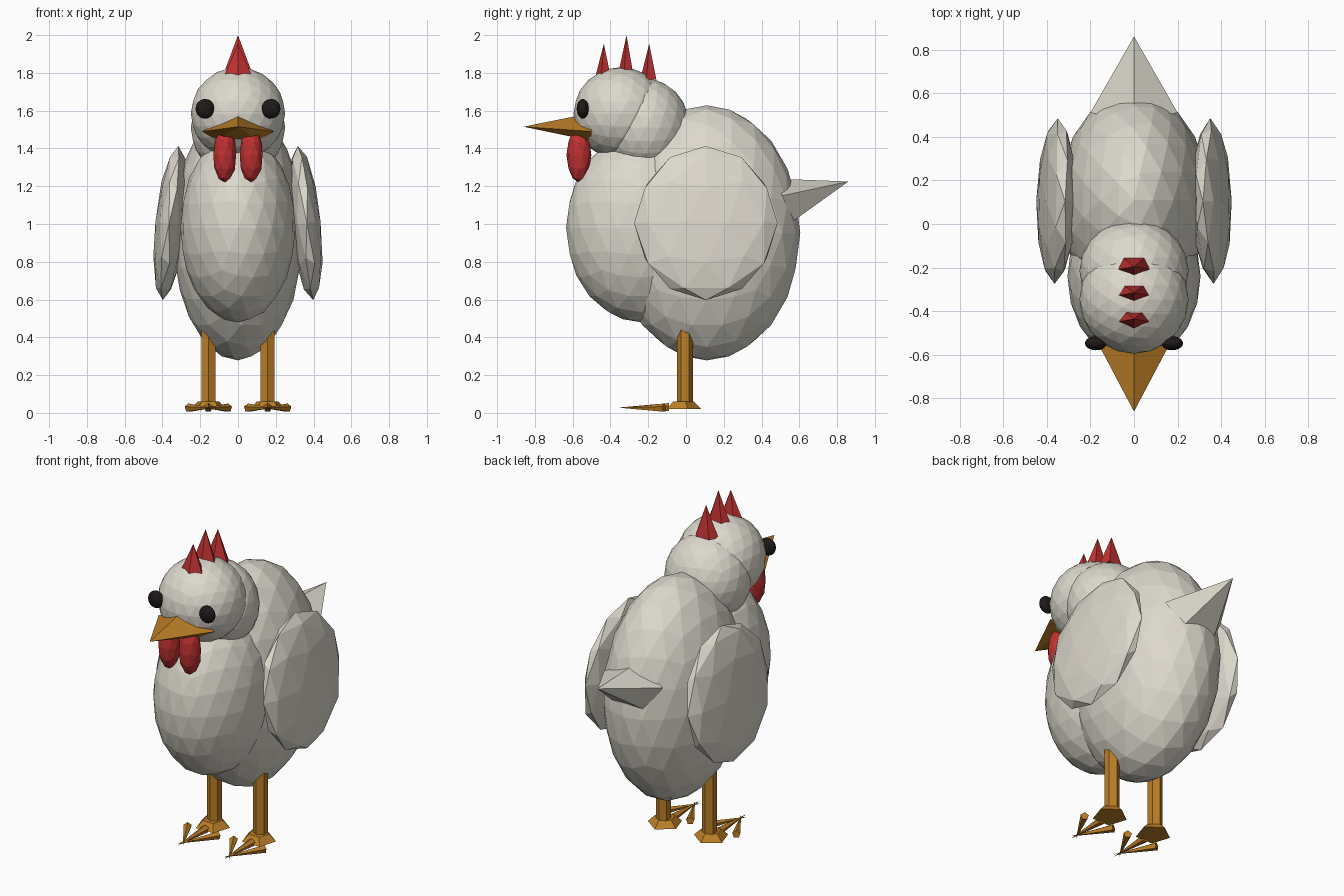
import bpy, math
from mathutils import Vector

if "Cube" in bpy.data.objects:
    bpy.data.objects.remove(bpy.data.objects["Cube"])


def material(name, rgb):
    m = bpy.data.materials.new(name)
    m.diffuse_color = (*rgb, 1)
    m.use_nodes = True
    m.node_tree.nodes["Principled BSDF"].inputs["Base Color"].default_value = m.diffuse_color
    return m


RED = material("red", (0.52, 0.03, 0.03))
ORANGE = material("orange", (0.50, 0.21, 0.02))
DARK = material("dark", (0.012, 0.01, 0.009))
WHITE = material("off_white", (0.72, 0.69, 0.61))


def blob(name, loc, radii, mat, sub=3, rot=(0, 0, 0)):
    """Faceted ellipsoid."""
    bpy.ops.mesh.primitive_ico_sphere_add(subdivisions=sub, radius=1, location=loc, rotation=rot)
    ob = bpy.context.object
    ob.name = name
    ob.scale = radii
    ob.data.materials.append(mat)
    return ob


def spike(name, base, tip, mat):
    """Pyramid from a ring of base points to a tip."""
    n = len(base)
    faces = [(i, (i + 1) % n, n) for i in range(n)] + [tuple(reversed(range(n)))]
    me = bpy.data.meshes.new(name)
    me.from_pydata(list(base) + [tip], [], faces)
    ob = bpy.data.objects.new(name, me)
    bpy.context.collection.objects.link(ob)
    me.materials.append(mat)
    # consistent outward normals
    centre = sum((Vector(p) for p in base), Vector()) / n
    normal = (Vector(base[1]) - Vector(base[0])).cross(Vector(base[2]) - Vector(base[1]))
    if normal.dot(Vector(tip) - centre) < 0:
        me.flip_normals()
    return ob


def frustum(name, a, b, r1, r2, sides, mat):
    """Tapered prism between two points."""
    a, b = Vector(a), Vector(b)
    d = b - a
    bpy.ops.mesh.primitive_cone_add(vertices=sides, radius1=r1, radius2=r2, depth=d.length,
                                    location=(a + b) / 2,
                                    rotation=d.to_track_quat('Z', 'Y').to_euler())
    ob = bpy.context.object
    ob.name = name
    ob.data.materials.append(mat)
    return ob


# Body, chest, neck and head
blob("body", (0, 0.11, 0.953), (0.345, 0.495, 0.675), WHITE)
blob("chest", (0, -0.24, 0.98), (0.305, 0.395, 0.50), WHITE)
blob("neck", (0, -0.215, 1.51), (0.25, 0.235, 0.26), WHITE)
blob("head", (0, -0.345, 1.585), (0.25, 0.25, 0.245), WHITE)

# Beak and tail
spike("beak", [(0, -0.5, 1.588), (0.19, -0.5, 1.49), (0.11, -0.5, 1.44),
               (-0.11, -0.5, 1.44), (-0.19, -0.5, 1.49)], (0, -0.86, 1.515), ORANGE)
spike("tail", [(0, 0.47, 1.24), (0.20, 0.51, 1.15), (0.11, 0.56, 1.01),
               (-0.11, 0.56, 1.01), (-0.20, 0.51, 1.15)], (0, 0.86, 1.225), WHITE)

# Comb of three spikes
for label, y, w, base_z, top in (("front", -0.435, 0.083, 1.77, 1.955),
                                 ("middle", -0.315, 0.086, 1.78, 2.0),
                                 ("rear", -0.195, 0.078, 1.765, 1.955)):
    ring = []
    for i in range(5):
        t = math.radians(-90 + 72 * i)
        ring.append((w * math.cos(t), y + 0.047 * math.sin(t), base_z))
    spike("comb_" + label, ring, (0, y, top), RED)

# Paired parts
for side, s in (("right", 1), ("left", -1)):
    blob("wing_" + side, (s * 0.357, 0.105, 1.005), (0.082, 0.38, 0.41), WHITE, 2,
         (0, -s * 0.1, s * 0.02))
    blob("eye_" + side, (s * 0.175, -0.547, 1.61), (0.05, 0.032, 0.052), DARK)
    blob("wattle_" + side, (s * 0.07, -0.567, 1.365), (0.063, 0.066, 0.145), RED, 2)

    # Leg, foot pad and three toes meeting at the front
    x = s * 0.157
    frustum("leg_" + side, (x, -0.005, 0.03), (x, -0.005, 0.46), 0.043, 0.043, 6, ORANGE)
    pad = frustum("foot_" + side, (x, -0.02, 0.02), (x, -0.02, 0.06), 0.1, 0.06, 5, ORANGE)
    pad.rotation_euler.z += math.pi
    frustum("toe_middle_" + side, (x, -0.09, 0.028), (x, -0.36, 0.028), 0.024, 0, 5, ORANGE)
    for label, k in (("outer", s), ("inner", -s)):
        frustum(f"toe_{label}_{side}", (x + k * 0.105, -0.115, 0.026),
                (x - k * 0.02, -0.34, 0.026), 0.024, 0, 5, ORANGE)
